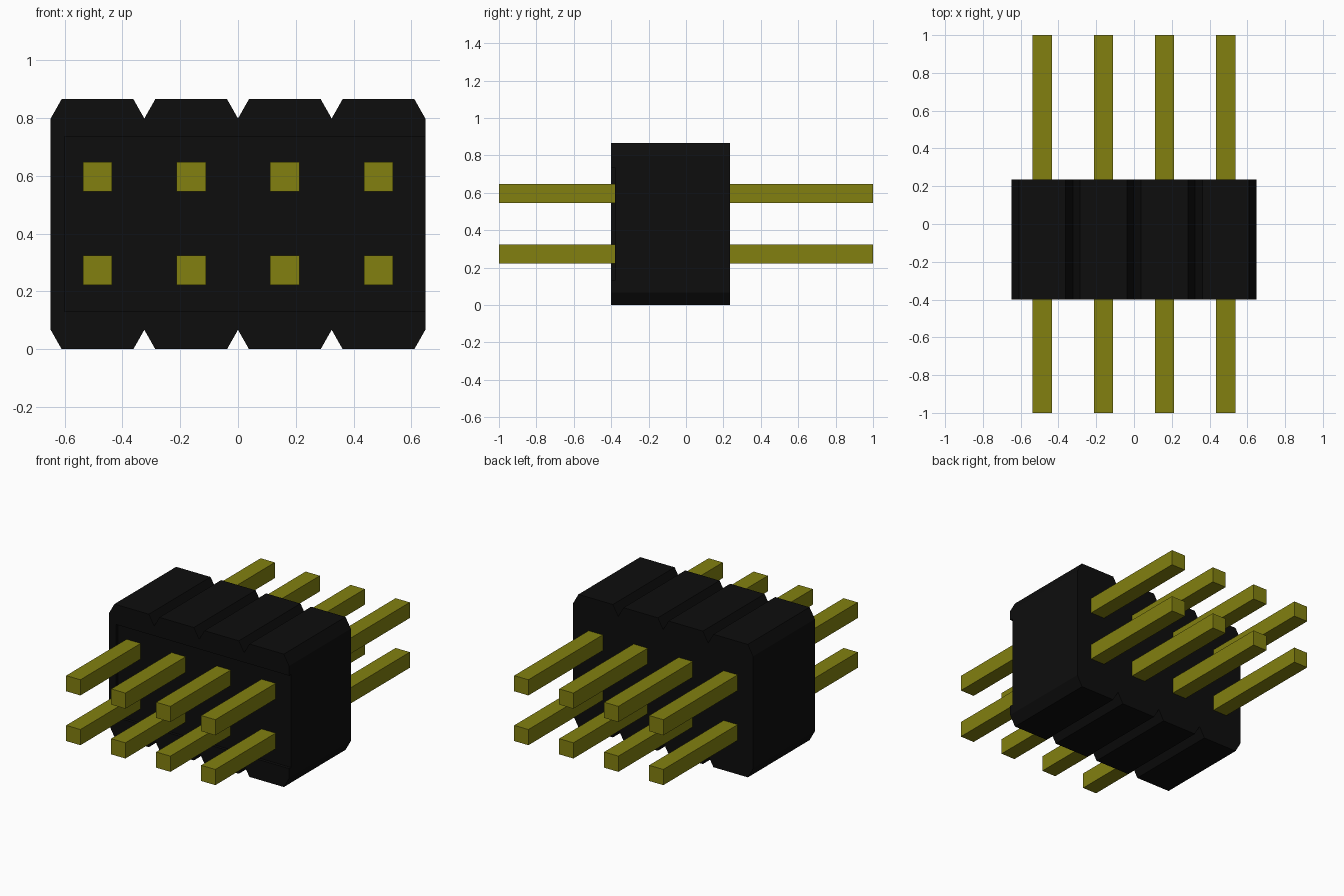
import bpy, bmesh

if "Cube" in bpy.data.objects:
    bpy.data.objects.remove(bpy.data.objects["Cube"], do_unlink=True)


def material(name, rgb, rough):
    m = bpy.data.materials.new(name)
    m.use_nodes = True
    m.diffuse_color = (*rgb, 1)
    bsdf = m.node_tree.nodes["Principled BSDF"]
    bsdf.inputs["Base Color"].default_value = (*rgb, 1)
    bsdf.inputs["Roughness"].default_value = rough
    return m


BLACK = material("black_plastic", (0.004, 0.004, 0.004), 0.6)
GOLD = material("dark_gold", (0.223, 0.216, 0.005), 0.5)


def add_object(name, bm, mat):
    bmesh.ops.recalc_face_normals(bm, faces=bm.faces)
    mesh = bpy.data.meshes.new(name)
    bm.to_mesh(mesh)
    bm.free()
    mesh.materials.append(mat)
    ob = bpy.data.objects.new(name, mesh)
    bpy.context.collection.objects.link(ob)
    return ob


def box(name, lo, hi, mat):
    bm = bmesh.new()
    bmesh.ops.create_cube(bm, size=1)
    for v in bm.verts:
        v.co = [(a + b) / 2 + c * (b - a) for a, b, c in zip(lo, hi, v.co)]
    return add_object(name, bm, mat)


# Housing: four chamfered cells side by side, extruded front to back
PITCH, HALF, HEIGHT = 0.324, 0.648, 0.865
CUT_X, CUT_Z = 0.038, 0.067
FRONT, BACK = -0.40, 0.235

bottom = [(-HALF, CUT_Z)]
for i in range(4):
    x0 = -HALF + i * PITCH
    bottom += [(x0 + CUT_X, 0), (x0 + PITCH - CUT_X, 0), (x0 + PITCH, CUT_Z)]
profile = bottom + [(x, HEIGHT - z) for x, z in reversed(bottom)]

bm = bmesh.new()
face = bm.faces.new([bm.verts.new((x, FRONT, z)) for x, z in profile])
ext = bmesh.ops.extrude_face_region(bm, geom=[face])
for v in ext["geom"]:
    if isinstance(v, bmesh.types.BMVert):
        v.co.y = BACK
housing = add_object("housing", bm, BLACK)

# Shallow front recess, open at the +x end
cutter = box("recess_cutter", (-0.60, -0.5, 0.13), (0.75, -0.38, 0.735), BLACK)
cutter.hide_render = True
cutter.hide_set(True)
mod = housing.modifiers.new("front_recess", "BOOLEAN")
mod.operation = "DIFFERENCE"
mod.solver = "EXACT"
mod.object = cutter
bpy.context.view_layer.objects.active = housing
housing.select_set(True)
bpy.ops.object.modifier_apply(modifier=mod.name)
bpy.data.objects.remove(cutter, do_unlink=True)

# Square pins, two rows of four
R = 0.051
for row, z in (("lower", 0.273), ("upper", 0.597)):
    for i in range(4):
        x = (i - 1.5) * PITCH
        box(f"{row}_pin_{i + 1}", (x - R, -1, z - R), (x + R, 1, z + R), GOLD)
